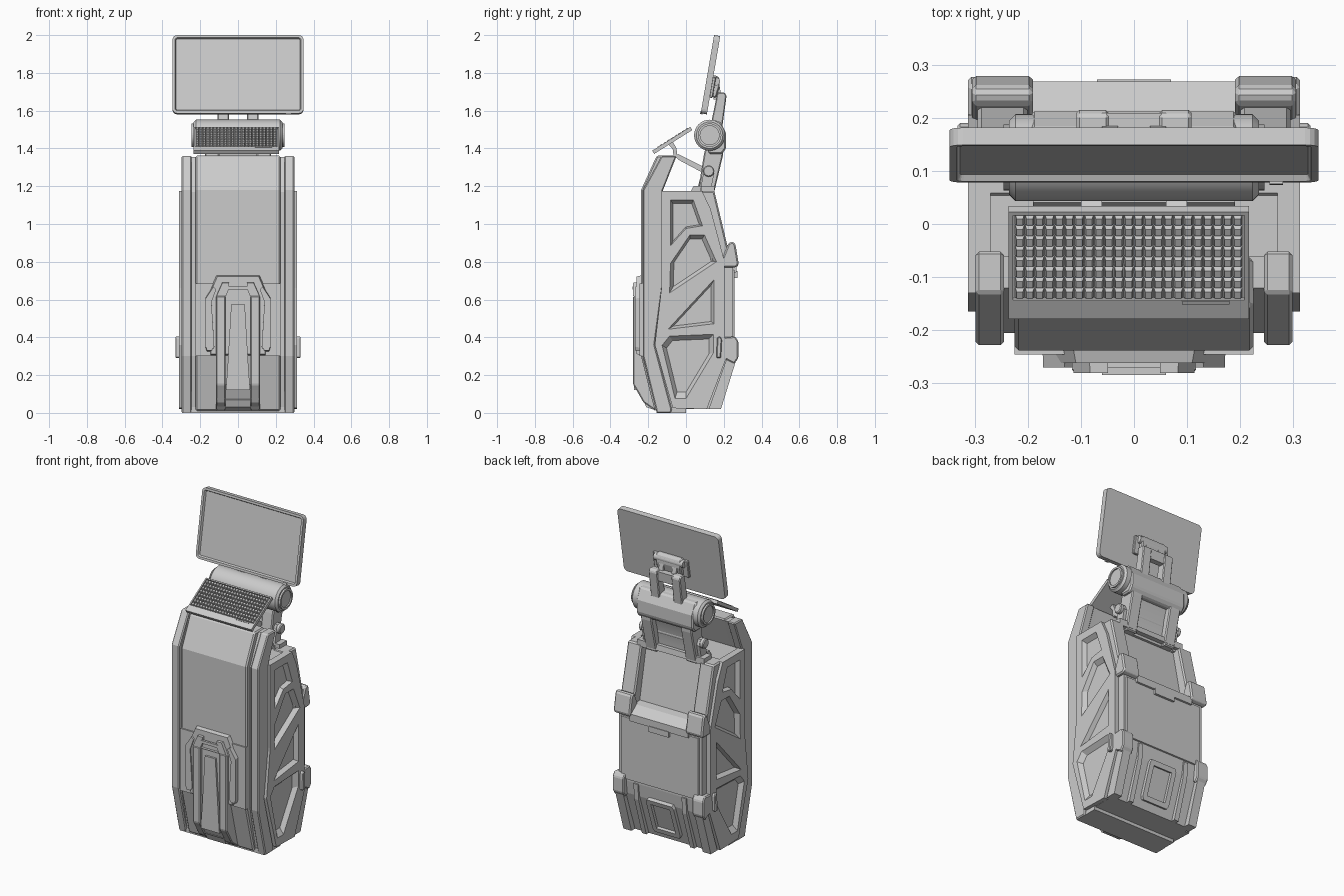
import bpy, bmesh, math
from mathutils import Matrix, Vector

I = Matrix.Identity(4)


def finish(name, bm, sym=False, bevel=0.0, smooth=False):
    bmesh.ops.recalc_face_normals(bm, faces=bm.faces)
    me = bpy.data.meshes.new(name)
    bm.to_mesh(me)
    bm.free()
    ob = bpy.data.objects.new(name, me)
    bpy.context.collection.objects.link(ob)
    if bevel:
        m = ob.modifiers.new("bevel", 'BEVEL')
        m.width, m.segments, m.limit_method = bevel, 1, 'ANGLE'
    if sym:
        ob.modifiers.new("mirror", 'MIRROR').use_mirror_merge = False
    if smooth:
        bpy.ops.object.select_all(action='DESELECT')
        bpy.context.view_layer.objects.active = ob
        ob.select_set(True)
        bpy.ops.object.shade_smooth_by_angle(angle=math.radians(35))
    return ob


def add_prism(bm, pts, a, b, axis='x', taper=1.0, mat=I):
    """Extrude a profile from a to b; the b end is scaled by taper."""
    n = len(pts)
    cu, cv = sum(p[0] for p in pts) / n, sum(p[1] for p in pts) / n
    rings = []
    for d, s in ((a, 1.0), (b, taper)):
        ring = []
        for u, v in pts:
            u, v = cu + (u - cu) * s, cv + (v - cv) * s
            co = {'x': (d, u, v), 'y': (u, d, v), 'z': (u, v, d)}[axis]
            ring.append(bm.verts.new(mat @ Vector(co)))
        rings.append(ring)
    r0, r1 = rings
    for i in range(n):
        j = (i + 1) % n
        bm.faces.new((r0[i], r0[j], r1[j], r1[i]))
    bm.faces.new(r0)
    bm.faces.new(r1)


def prism(name, pts, a, b, axis='x', taper=1.0, mat=I, **kw):
    bm = bmesh.new()
    add_prism(bm, pts, a, b, axis, taper, mat)
    return finish(name, bm, **kw)


def rect(u0, u1, v0, v1):
    return [(u0, v0), (u1, v0), (u1, v1), (u0, v1)]


def circle(cu, cv, r, n=32):
    return [(cu + r * math.cos(2 * math.pi * i / n), cv + r * math.sin(2 * math.pi * i / n)) for i in range(n)]


def cut(ob, cutter):
    m = ob.modifiers.new("cut", 'BOOLEAN')
    m.object, m.operation, m.solver = cutter, 'DIFFERENCE', 'EXACT'
    bpy.context.view_layer.objects.active = ob
    bpy.ops.object.modifier_apply(modifier="cut")
    bpy.data.objects.remove(cutter)


def both(pts):
    """Close a half outline (x > 0) by reflecting it."""
    return pts + [(-x, z) for x, z in reversed(pts)]


# Cabinet core, with raised rails beside the sunken upper back
prism("cabinet_core", [(-0.17, 1.17), (0.10, 1.17), (0.175, 0.80), (0.25, 0.78), (0.25, 0.36),
                       (0.24, 0.28), (0.15, 0.02), (-0.12, 0.02), (-0.19, 0.3)], -0.285, 0.285)
prism("back_rail", [(0.05, 1.175), (0.15, 1.175), (0.225, 0.86), (0.245, 0.77), (0.14, 0.77)], 0.2, 0.295, sym=True, bevel=0.008)
prism("back_panel", rect(-0.27, 0.27, 0.37, 0.76), 0.245, 0.258, 'y', 0.98)

# Side panels with tapered truss windows
side = prism("side_panel", [(-0.13, 1.175), (0.085, 1.175), (0.13, 1.08), (0.205, 0.80), (0.205, 0.40), (0.225, 0.32),
                            (0.11, 0.02), (-0.07, 0.025), (-0.165, 0.36), (-0.13, 0.66)], 0.27, 0.312)
bm = bmesh.new()
for w in ([(-0.085, 1.13), (0.04, 1.13), (0.09, 0.99), (0.0, 0.975), (-0.085, 0.88)],
          [(-0.085, 0.79), (0.02, 0.945), (0.10, 0.945), (0.165, 0.80), (-0.09, 0.63)],
          [(-0.10, 0.44), (0.15, 0.71), (0.15, 0.47)],
          [(-0.13, 0.36), (-0.09, 0.41), (0.15, 0.42), (0.15, 0.32), (0.0, 0.07), (-0.06, 0.07)]):
    add_prism(bm, w, 0.316, 0.286, taper=0.8)
cut(side, finish("window_cutter", bm))
side.modifiers.new("mirror", 'MIRROR')

# Front shell: side wings, grooves and the broad centre panel
wing = [(-0.13, 1.36), (-0.05, 1.36), (-0.125, 1.17), (-0.125, 0.66), (-0.165, 0.36), (-0.075, 0.02),
        (-0.08, 0.0), (-0.155, 0.0), (-0.228, 0.3), (-0.228, 1.18)]
prism("shell_wing", wing, 0.245, 0.298, sym=True, bevel=0.006)
prism("shell_groove", [(-0.12, 1.355), (-0.06, 1.355), (-0.13, 1.17), (-0.13, 0.02), (-0.15, 0.02),
                       (-0.205, 0.3), (-0.205, 1.17)], 0.215, 0.25, sym=True)
prism("shell_centre", [(-0.155, 1.362), (-0.06, 1.362), (-0.13, 1.17), (-0.13, 0.01), (-0.165, 0.01),
                       (-0.238, 0.3), (-0.238, 1.18)], -0.225, 0.225, bevel=0.008)
prism("base_foot", rect(-0.155, 0.0, 0.0, 0.03), -0.29, 0.29)

# Front pod: backplate, chamfered arch, raised U frame and tongue
prism("pod_backplate", both([(0.225, 0.3), (0.225, 0.685), (0.13, 0.685), (0.12, 0.3)]), -0.21, -0.246, 'y')
prism("pod_arch", both([(0.15, 0.3), (0.155, 0.64), (0.115, 0.73)]), -0.23, -0.262, 'y', 0.95)
leg = [(-0.28, 0.62), (-0.28, 0.15), (-0.262, 0.12), (-0.225, 0.055), (-0.16, 0.01), (-0.15, 0.1), (-0.22, 0.3), (-0.22, 0.62)]
prism("pod_leg", leg, 0.065, 0.117, sym=True, bevel=0.006)
prism("pod_crown", both([(0.117, 0.618), (0.085, 0.69), (0.05, 0.69), (0.05, 0.655), (0.065, 0.618)]), -0.24, -0.28, 'y', 0.97)
prism("pod_crown_slot", rect(-0.06, 0.06, 0.652, 0.67), -0.27, -0.284, 'y')
prism("pod_pad", [(0.125, 0.345), (0.14, 0.325), (0.165, 0.325), (0.172, 0.345), (0.172, 0.61), (0.13, 0.675),
                  (0.115, 0.66), (0.14, 0.59)], -0.24, -0.27, 'y', 0.96, sym=True)
prism("pod_tongue", both([(0.064, 0.12), (0.055, 0.25), (0.036, 0.575)]), -0.23, -0.274, 'y')
prism("pod_toe", [(-0.25, 0.12), (-0.21, 0.03), (-0.15, 0.01), (-0.15, 0.15), (-0.25, 0.15)], -0.065, 0.065)
prism("pod_kick_plate", [(-0.236, 0.075), (-0.18, 0.02), (-0.15, 0.02), (-0.15, 0.075)], -0.115, 0.115)

# Rear corner grips, crossbar, lower corner brackets and side clips
prism("rear_grip", [(0.225, 0.90), (0.25, 0.908), (0.262, 0.89), (0.28, 0.785), (0.265, 0.77), (0.19, 0.77), (0.185, 0.80)],
      0.19, 0.305, sym=True, bevel=0.008)
prism("rear_crossbar", [(0.15, 0.84), (0.215, 0.83), (0.268, 0.79), (0.268, 0.745), (0.22, 0.735), (0.15, 0.735)], -0.2, 0.2)
prism("crossbar_tab", rect(0.2, 0.272, 0.715, 0.75), -0.07, 0.07)
prism("corner_bracket", [(0.2, 0.40), (0.26, 0.405), (0.277, 0.38), (0.277, 0.29), (0.255, 0.26), (0.2, 0.29)],
      0.235, 0.312, sym=True, bevel=0.006)
strut = [(0.22, 0.3), (0.272, 0.3), (0.185, 0.02), (0.12, 0.02)]
prism("corner_strut", strut, 0.245, 0.30, sym=True)
prism("lower_fin", [(0.23, 0.36), (0.258, 0.36), (0.25, 0.26), (0.175, 0.02), (0.13, 0.02)], 0.15, 0.18, sym=True)
prism("side_clip", [(0.16, 0.29), (0.185, 0.29), (0.19, 0.39), (0.18, 0.405), (0.165, 0.40)], 0.30, 0.332, sym=True, bevel=0.005)

# Service hatch frame on the sloping lower back
slope = Matrix.Translation((0, 0.197, 0.16)) @ Matrix.Rotation(math.radians(-19), 4, 'X')
hatch = prism("rear_hatch_frame", both([(0.085, -0.1), (0.095, -0.08), (0.095, 0.12), (0.085, 0.14)]), -0.03, 0.022, 'y', mat=slope)
cut(hatch, prism("hatch_cutter", rect(-0.065, 0.065, -0.07, 0.11), 0.004, 0.05, 'y', mat=slope))

# Neck: two posts, curved centre plate and hinge housing
post = [(0.06, 1.15), (0.145, 1.15), (0.195, 1.36), (0.20, 1.47), (0.12, 1.47), (0.095, 1.37)]
prism("neck_post", post, 0.10, 0.175, sym=True, bevel=0.006)
prism("neck_plate", [(0.05, 1.15), (0.12, 1.15), (0.125, 1.22), (0.14, 1.3), (0.165, 1.38), (0.185, 1.42), (0.12, 1.42),
                     (0.09, 1.3)], -0.105, 0.105, smooth=True)
prism("neck_collar", [(0.02, 1.165), (0.15, 1.165), (0.145, 1.2), (0.04, 1.2)], -0.19, 0.19)
prism("hinge_housing", [(0.12, 1.37), (0.19, 1.37), (0.212, 1.40), (0.212, 1.48), (0.18, 1.545), (0.12, 1.55)],
      -0.195, 0.195, bevel=0.008)

# Hinge barrel with ringed end caps
prism("hinge_barrel", circle(0.125, 1.47, 0.082, 40), -0.235, 0.235, bevel=0.012, smooth=True)
cap = prism("hinge_cap", circle(0.125, 1.47, 0.062), 0.225, 0.246)
cut(cap, prism("cap_cutter", circle(0.125, 1.47, 0.05), 0.238, 0.26))
cap.modifiers.new("mirror", 'MIRROR')

# Keyboard support: knuckle axle, yokes and bent arms
prism("knuckle_axle", circle(0.12, 1.28, 0.018, 20), -0.21, 0.21, smooth=True)
prism("knuckle_cap", circle(0.12, 1.28, 0.03, 20), 0.195, 0.222, sym=True, bevel=0.005, smooth=True)
prism("knuckle_yoke", [(0.07, 1.15), (0.125, 1.15), (0.15, 1.27), (0.135, 1.305), (0.105, 1.305), (0.09, 1.26)],
      0.178, 0.198, sym=True)
prism("yoke_foot", rect(0.08, 0.15, 1.16, 1.20), 0.17, 0.23, sym=True)
prism("keyboard_arm", [(-0.06, 1.362), (-0.04, 1.34), (0.11, 1.26), (0.13, 1.285), (0.1, 1.3), (-0.04, 1.37)],
      0.06, 0.10, sym=True)
prism("keyboard_stalk", [(-0.065, 1.35), (-0.045, 1.35), (-0.05, 1.40), (-0.075, 1.445), (-0.10, 1.43), (-0.07, 1.395)],
      -0.10, 0.10)

# Keyboard: sloped tray with rim and a grid of tapered keys
tilt = Matrix.Translation((-0.01, -0.073, 1.445)) @ Matrix.Rotation(math.radians(32), 4, 'X')
prism("keyboard_tray", rect(-0.226, 0.226, -0.12, 0.118), -0.012, 0.0, 'z', mat=tilt)
bm = bmesh.new()
for r in (rect(-0.226, -0.218, -0.078, 0.118), rect(0.218, 0.226, -0.078, 0.118),
          rect(-0.218, 0.218, 0.110, 0.118), rect(-0.226, 0.226, -0.12, -0.078)):
    add_prism(bm, r, 0.0, 0.008, 'z', mat=tilt)
finish("keyboard_rim", bm)
bm = bmesh.new()
for i in range(23):
    for j in range(8):
        x, y = -0.205 + i * 0.41 / 22, -0.065 + j * 0.162 / 7
        add_prism(bm, rect(x - 0.0085, x + 0.0085, y - 0.0105, y + 0.0105), 0.0, 0.011, 'z', 0.7, tilt)
finish("keyboard_keys", bm)
prism("keyboard_latch", rect(0.10, 0.19, -0.086, -0.079), 0.005, 0.011, 'z', mat=tilt)

# Monitor: rounded slab with a sunken screen
lean = Matrix.Translation((0, 0.078, 1.586)) @ Matrix.Rotation(math.radians(-9.7), 4, 'X')
W, H, R = 0.347, 0.42, 0.025
outline = []
for cx, cz, start in ((W - R, H - R, 0), (R - W, H - R, 90), (R - W, R, 180), (W - R, R, 270)):
    for k in range(5):
        t = math.radians(start + k * 22.5)
        outline.append((cx + R * math.cos(t), cz + R * math.sin(t)))
bm = bmesh.new()
add_prism(bm, outline, 0.033, 0.0, 'y', mat=lean)
bmesh.ops.recalc_face_normals(bm, faces=bm.faces)
front = [f for f in bm.faces if len(f.verts) > 4 and f.normal.y < 0]
bmesh.ops.inset_individual(bm, faces=front, thickness=0.014)
bmesh.ops.inset_individual(bm, faces=front, thickness=0.006, depth=-0.012)
finish("monitor", bm)
prism("monitor_button", rect(0.255, 0.28, -0.004, 0.01), -0.004, 0.01, 'y', mat=lean)

# Monitor fork, pivot and mounting plate
prism("monitor_fork", [(0.13, 1.52), (0.19, 1.50), (0.215, 1.68), (0.205, 1.695), (0.165, 1.695), (0.155, 1.64)],
      0.048, 0.108, sym=True, bevel=0.005)
prism("fork_bridge", [(0.168, 1.63), (0.203, 1.63), (0.209, 1.69), (0.172, 1.69)], -0.06, 0.06)
prism("monitor_mount", rect(-0.12, 0.12, 0.09, 0.20), 0.03, 0.048, 'y', mat=lean, bevel=0.004)
prism("mount_bracket", [(0.14, 1.67), (0.16, 1.67), (0.178, 1.73), (0.178, 1.77), (0.165, 1.785), (0.14, 1.785)],
      -0.085, 0.085, bevel=0.006)
prism("mount_link", [(0.145, 1.66), (0.19, 1.66), (0.175, 1.745), (0.145, 1.745)], 0.03, 0.06, sym=True)
prism("mount_pivot", circle(0.158, 1.755, 0.022, 20), -0.10, 0.10, smooth=True)
